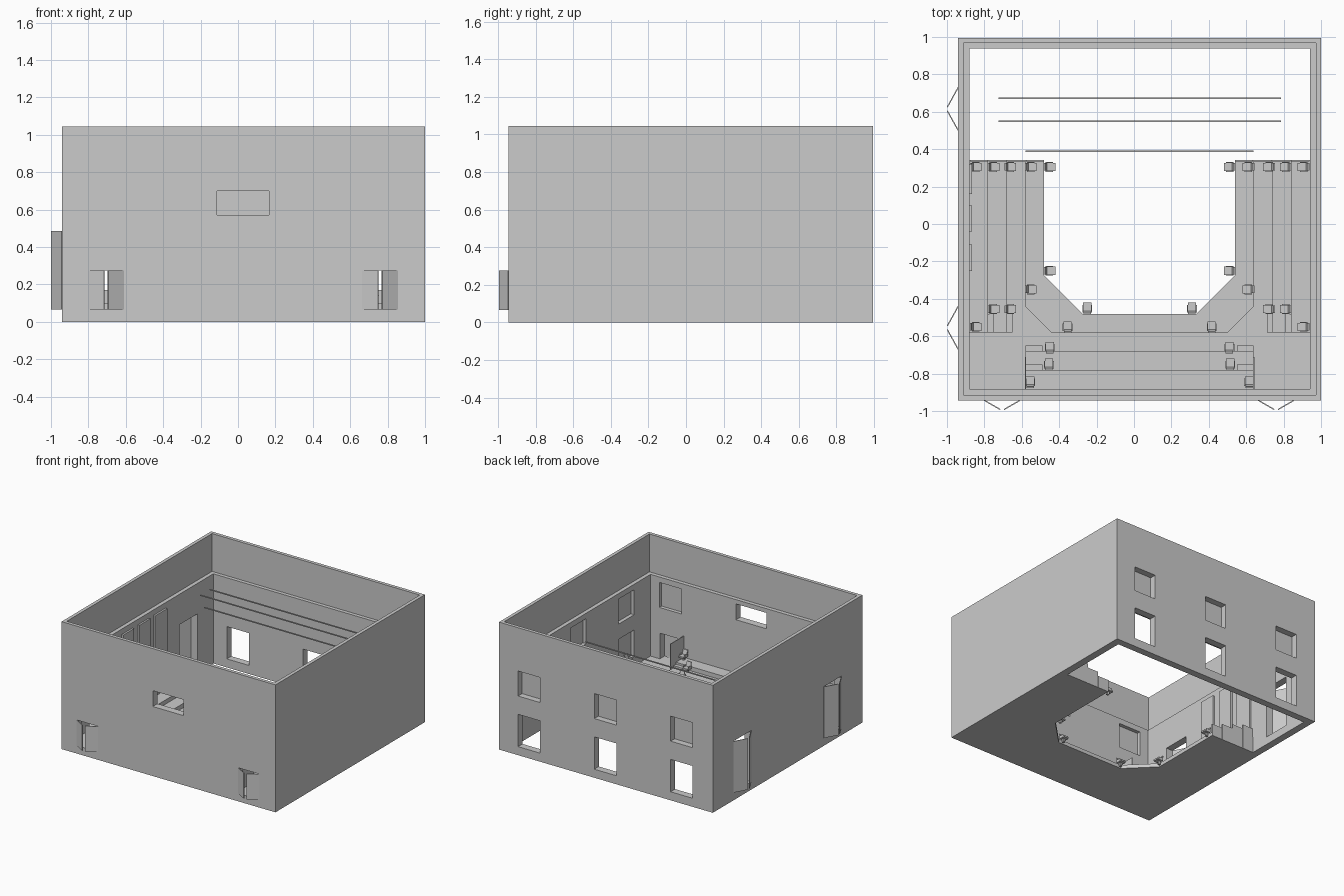
import bpy, bmesh, math
from mathutils import Matrix, Vector

if "Cube" in bpy.data.objects:
    bpy.data.objects.remove(bpy.data.objects["Cube"])


def mx(x):
    """Mirror an x coordinate about the hall's centre line."""
    return 0.06 - x


def add_prism(bm, pts, z0, z1, bottom=True):
    lo = [bm.verts.new((x, y, z0)) for x, y in pts]
    hi = [bm.verts.new((x, y, z1)) for x, y in pts]
    n = len(pts)
    if bottom:
        bm.faces.new(lo[::-1])
    bm.faces.new(hi)
    for i in range(n):
        j = (i + 1) % n
        bm.faces.new((lo[i], lo[j], hi[j], hi[i]))


def add_box(bm, x0, x1, y0, y1, z0, z1, bottom=True):
    x0, x1 = min(x0, x1), max(x0, x1)
    add_prism(bm, [(x0, y0), (x1, y0), (x1, y1), (x0, y1)], z0, z1, bottom)


def finish(bm, name):
    bmesh.ops.recalc_face_normals(bm, faces=bm.faces)
    me = bpy.data.meshes.new(name)
    bm.to_mesh(me)
    bm.free()
    ob = bpy.data.objects.new(name, me)
    bpy.context.collection.objects.link(ob)
    return ob


def boxes(name, items):
    bm = bmesh.new()
    for b in items:
        add_box(bm, *b)
    return finish(bm, name)


def cut(ob, items):
    cutter = boxes("cutter", items)
    cutter.hide_render = True
    m = ob.modifiers.new("cut", 'BOOLEAN')
    m.operation, m.solver, m.object = 'DIFFERENCE', 'EXACT', cutter
    m.use_self = True
    bpy.context.view_layer.objects.active = ob
    bpy.ops.object.modifier_apply(modifier=m.name)
    bpy.data.objects.remove(cutter)


# Hall walls: thin upper parapet, thicker lower wall
X0, X1, Y0, Y1, H = -0.94, 1.0, -0.943, 0.995, 1.045
IX0, IX1, IY0, IY1 = -0.88, 0.94, -0.883, 0.937
LEDGE = 0.735
walls = boxes("hall_walls", [(X0, X1, Y0, Y1, 0, H)])
cut(walls, [(IX0, IX1, IY0, IY1, -0.1, 1.2)])
cut(walls, [(X0 + 0.028, X1 - 0.028, Y0 + 0.028, Y1 - 0.028, LEDGE, 1.2)])

back_windows = [(-0.757, -0.557), (-0.065, 0.135), (0.627, 0.827)]
front_doors = [(-0.80, -0.61), (0.665, 0.855)]
left_doors = [(0.50, 0.73), (-0.67, -0.44)]
side_windows = [(-0.67, -0.47), (-0.05, 0.15), (0.57, 0.77)]
holes = [(-0.113, 0.165, -1.1, -0.8, 0.57, 0.70)]
for a, b in back_windows:
    holes.append((a, b, 0.9, 1.1, 0.07, 0.335))
    holes.append((a, b, IY1 + 0.006, 1.1, 0.485, 0.69))
for a, b in front_doors:
    holes.append((a, b, -1.1, -0.8, 0.065, 0.275))
for a, b in left_doors:
    holes.append((-1.1, -0.85, a, b, 0.065, 0.485))
# Shallow window niches on the inside of the front and right walls
for a, b in [(-0.80, -0.60), (0.66, 0.86)]:
    holes.append((a, b, IY0 - 0.03, -0.8, 0.485, 0.69))
for a, b in side_windows:
    holes.append((0.9, IX1 + 0.03, a, b, 0.485, 0.69))
holes.append((0.9, IX1 + 0.03, -0.67, -0.47, 0.14, 0.36))
cut(walls, holes)


# Open double door leaves
def leaf(bm, p, q, z0, z1, t=0.003):
    p, q = Vector(p), Vector(q)
    d = (q - p).normalized() * t
    n = Vector((-d.y, d.x))
    add_prism(bm, [p - n, q - n, q + n, p + n], z0, z1)


bm = bmesh.new()
for a, b in front_doors:
    c = (a + b) / 2
    leaf(bm, (a, Y0), (c - 0.01, -0.992), 0.065, 0.275)
    leaf(bm, (b, Y0), (c + 0.01, -0.992), 0.065, 0.275)
for a, b in left_doors:
    c = (a + b) / 2
    leaf(bm, (X0, a), (-0.998, c - 0.01), 0.065, 0.485)
    leaf(bm, (X0, b), (-0.998, c + 0.01), 0.065, 0.485)
finish(bm, "door_leaves")

# Stepped seating terraces around the open pit
L = [0, 0.03, 0.065, 0.10, 0.135]
END = 0.34


def u_shape(inner):
    right = [(mx(x), y) for x, y in inner]
    return ([(IX0, END), (IX0, IY0), (IX1, IY0), (IX1, END)]
            + right + inner[::-1])


bm = bmesh.new()
add_prism(bm, u_shape([(-0.48, END), (-0.48, -0.275), (-0.275, -0.48)]), 0, L[1])
add_prism(bm, u_shape([(-0.58, END), (-0.58, -0.44), (-0.44, -0.58)]), L[1], L[2], False)
finish(bm, "lower_terraces")

bm = bmesh.new()
for f in (lambda x: x, mx):
    for k, x in ((2, -0.68), (3, -0.78)):
        add_box(bm, f(IX0), f(x), -0.58, END, L[k], L[k + 1], False)
        # aisle half steps
        add_box(bm, f(x), f(x + 0.03), -0.58, -0.48, L[k], L[k] + 0.018, False)
for k, y in ((2, -0.68), (3, -0.78)):
    add_box(bm, -0.58, mx(-0.58), IY0, y, L[k], L[k + 1], False)
    for x in (-0.58, mx(-0.49)):
        add_box(bm, x, x + 0.09, y, y + 0.03, L[k], L[k] + 0.018, False)
finish(bm, "upper_terraces")

# Rails closing the row ends, and screens beside the front rows
rails = []
edges = [-0.48, -0.58, -0.68, -0.78, -0.88]
for f in (lambda x: x, mx):
    for k in range(4):
        rails.append((f(edges[k + 1] + 0.003), f(edges[k]), END - 0.006, END + 0.003,
                      0, L[k + 1] + 0.07))
boxes("row_end_rails", rails)
boxes("side_screens", [(x - 0.003, x + 0.003, IY0, -0.71, L[2], 0.31)
                       for x in (-0.58, mx(-0.58))])

# Tall wall panels on the left, lighting bars over the stage
boxes("wall_panels", [(IX0, IX0 + 0.015, a, b, L[4], 0.69)
                      for a, b in ((0.16, 0.32), (-0.04, 0.10), (-0.25, -0.11))])
boxes("lighting_bars", [(x, mx(x), y - 0.004, y + 0.004, 0.745, 0.753)
                        for x, y in ((-0.725, 0.672), (-0.725, 0.55), (-0.58, 0.39))])

# Folding seats at the row ends
bm = bmesh.new()
add_box(bm, -0.022, 0.022, -0.02, 0.03, 0.026, 0.038)       # cushion
add_box(bm, -0.008, 0.008, -0.015, 0.005, 0, 0.026)         # pedestal
for s in (-1, 1):
    add_box(bm, s * 0.020, s * 0.026, -0.022, 0.018, 0.026, 0.05)   # arms
profile = [(-0.033, 0.075), (-0.025, 0.075), (-0.012, 0.03), (-0.022, 0.03)]
rows = [[bm.verts.new((x, y, z)) for y, z in profile] for x in (-0.02, 0.02)]
bm.faces.new(rows[0])
bm.faces.new(rows[1][::-1])
for i in range(4):                                           # backrest
    j = (i + 1) % 4
    bm.faces.new((rows[0][i], rows[1][i], rows[1][j], rows[0][j]))
seat = finish(bm, "seat")
seat_mesh = seat.data
bpy.data.objects.remove(seat)

row_c = [-0.45, -0.55, -0.66, -0.75, -0.845]
side_y = [-0.25, -0.35, -0.455, -0.455, -0.55]
front_x = [-0.25, -0.355, -0.45, -0.455, -0.555]
for k in range(5):
    spots = [((row_c[k], 0.305), -90), ((row_c[k], side_y[k]), -90),
             ((front_x[k], row_c[k]), 0)]
    for (x, y), a in spots:
        for px, ang in ((x, a), (mx(x), -a)):
            ob = bpy.data.objects.new("seat", seat_mesh)
            ob.location = (px, y, L[k])
            ob.rotation_euler.z = math.radians(ang)
            bpy.context.collection.objects.link(ob)
